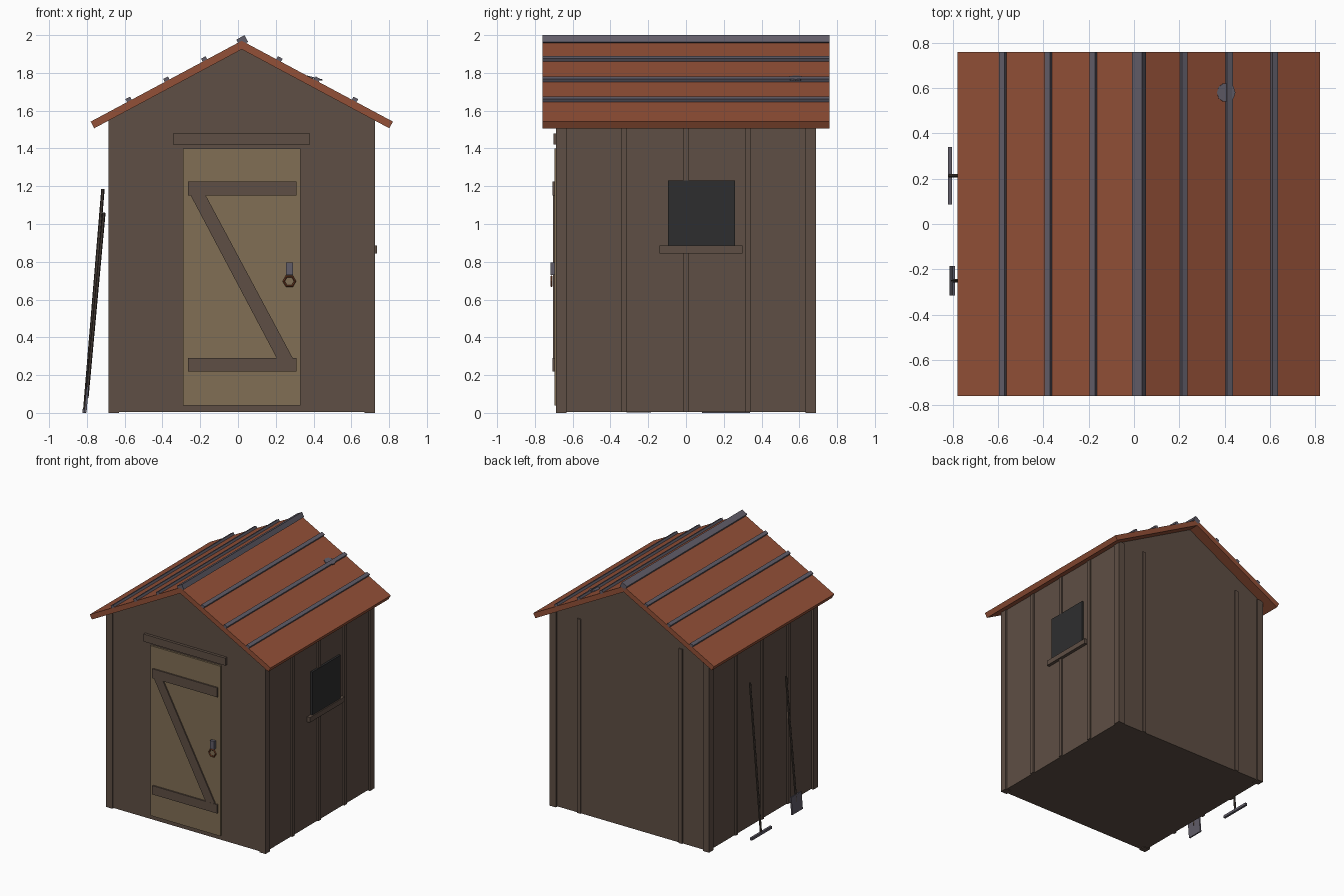
import bpy, bmesh, math
from mathutils import Vector, Matrix

if "Cube" in bpy.data.objects:
    bpy.data.objects.remove(bpy.data.objects["Cube"])


def material(name, r, g, b):
    m = bpy.data.materials.new(name)
    m.use_nodes = True
    m.diffuse_color = (r, g, b, 1)
    m.node_tree.nodes["Principled BSDF"].inputs["Base Color"].default_value = (r, g, b, 1)
    return m


WALL = material("brown timber", .112, .077, .058)
DOOR = material("pale timber", .22, .158, .09)
ROOF = material("rust red roofing", .29, .08, .038)
METAL = material("grey metal", .12, .11, .14)
GLASS = material("dark glass", .027, .027, .028)
RUST = material("rusty iron", .3, .08, .03)
SHAFT = material("dark handle wood", .06, .045, .036)

CX = 0.02                      # ridge line
RIDGE_Z = 1.97
PITCH = math.atan(0.535)
THICK = 0.04
HALF_Y = 0.76


def finish(name, bm, mat):
    bmesh.ops.recalc_face_normals(bm, faces=bm.faces)
    mesh = bpy.data.meshes.new(name)
    bm.to_mesh(mesh)
    bm.free()
    mesh.materials.append(mat)
    ob = bpy.data.objects.new(name, mesh)
    bpy.context.collection.objects.link(ob)
    return ob


def box(name, x, y, z, mat, turn=0):
    """Box from (min, max) ranges, optionally turned about the y axis."""
    mid = Vector([(a + b) / 2 for a, b in (x, y, z)])
    size = [b - a for a, b in (x, y, z)]
    bm = bmesh.new()
    bmesh.ops.create_cube(bm, size=1)
    bm.transform(Matrix.Translation(mid) @ Matrix.Rotation(turn, 4, 'Y')
                 @ Matrix.Diagonal((*size, 1)))
    return finish(name, bm, mat)


def prism(name, profile, y0, y1, mat):
    """Extrude an x-z outline along y."""
    bm = bmesh.new()
    face = bm.faces.new([bm.verts.new((x, y0, z)) for x, z in profile])
    out = bmesh.ops.extrude_face_region(bm, geom=[face])
    verts = [v for v in out["geom"] if isinstance(v, bmesh.types.BMVert)]
    bmesh.ops.translate(bm, verts=verts, vec=(0, y1 - y0, 0))
    return finish(name, bm, mat)


def rod(name, a, b, radius, mat, sides=6):
    a, b = Vector(a), Vector(b)
    bm = bmesh.new()
    bmesh.ops.create_cone(bm, cap_ends=True, segments=sides, radius1=radius,
                          radius2=radius, depth=(b - a).length)
    turn = (b - a).to_track_quat('Z', 'Y').to_matrix().to_4x4()
    bm.transform(Matrix.Translation((a + b) / 2) @ turn)
    return finish(name, bm, mat)


# Gabled body
under = RIDGE_Z - THICK / math.cos(PITCH) + 0.005
eave = under - 0.69 * math.tan(PITCH)
prism("shed_body", [(CX - .69, .005), (CX + .69, .005), (CX + .69, eave),
                    (CX, under), (CX - .69, eave)], -.68, .675, WALL)

# Corner posts and wall battens
for side, sname in ((-1, "right"), (1, "left")):
    for end, ename in ((-1, "front"), (1, "back")):
        px, py = CX + side * .6775, end * .66
        box(f"{ename}_{sname}_post", (px - .0275, px + .0275),
            (py - .0275, py + .0275), (0, 1.56), WALL)
    for i, y in enumerate((-.33, 0, .33)):
        px = CX + side * .692
        box(f"{sname}_wall_batten_{i}", (px - .01, px + .01),
            (y - .015, y + .015), (.005, 1.56), WALL)
    bx = CX + side * .45
    box(f"back_wall_batten_{sname}", (bx - .015, bx + .015), (.67, .685), (.005, 1.56), WALL)

# Roof slopes with seam strips
tan, sin, cos = math.tan(PITCH), math.sin(PITCH), math.cos(PITCH)
for side, sname in ((-1, "right"), (1, "left")):
    ex, ez = .80, RIDGE_Z - .80 * tan
    slope = [(0, RIDGE_Z), (ex, ez), (ex - THICK * sin, ez - THICK * cos),
             (0, RIDGE_Z - THICK / cos)]
    prism(f"roof_{sname}", [(CX + side * x, z) for x, z in slope], -HALF_Y, HALF_Y, ROOF)
    for i in range(3):
        d = .2 * (i + 1)
        x, z = CX + side * (d - .002), RIDGE_Z - d * tan + .008
        box(f"roof_strip_{sname}_{i}", (x - .014, x + .014), (-HALF_Y, HALF_Y),
            (z - .012, z + .012), METAL, side * PITCH)
box("ridge_cap", (-.003, .047), (-HALF_Y, HALF_Y), (1.95, 1.99), METAL, -PITCH)

# Small loose disc lodged in the roof
rod("roof_disc", (.405, .58, 1.768), (.407, .58, 1.776), .042, METAL, 10)

# Door with Z bracing
box("door", (-.29, .33), (-.695, -.67), (.04, 1.40), DOOR)
for name, z in (("door_top_rail", (1.15, 1.225)), ("door_bottom_rail", (.22, .29))):
    box(name, (-.265, .31), (-.706, -.69), z, WALL)
prism("door_brace", [(-.25, 1.15), (-.17, 1.15), (.29, .29), (.205, .29)],
      -.705, -.69, WALL)
box("door_lintel", (-.345, .38), (-.702, -.67), (1.42, 1.48), WALL)

# Latch plate and hexagonal pull ring
box("latch_plate", (.253, .29), (-.718, -.69), (.73, .795), METAL)
bpy.ops.mesh.primitive_torus_add(major_segments=6, minor_segments=4, major_radius=.03,
                                 minor_radius=.006, location=(.272, -.712, .697),
                                 rotation=(math.pi / 2, 0, 0))
ring = bpy.context.object
ring.name = "pull_ring"
ring.data.materials.append(RUST)

# Side window and sill
box("window_pane", (.70, .726), (-.095, .26), (.885, 1.23), GLASS)
box("window_sill", (.70, .735), (-.14, .30), (.845, .885), WALL)

# Rake leaning on the wall
rod("rake_handle", (-.812, .212, .008), (-.715, .212, 1.185), .009, SHAFT)
box("rake_head", (-.822, -.804), (.085, .34), (0, .02), METAL)

# Spade leaning on the wall
rod("spade_handle", (-.80, -.25, .08), (-.71, -.25, 1.06), .009, SHAFT)
box("spade_blade", (-.808, -.796), (-.315, -.185), (.002, .14), METAL, math.radians(5))
